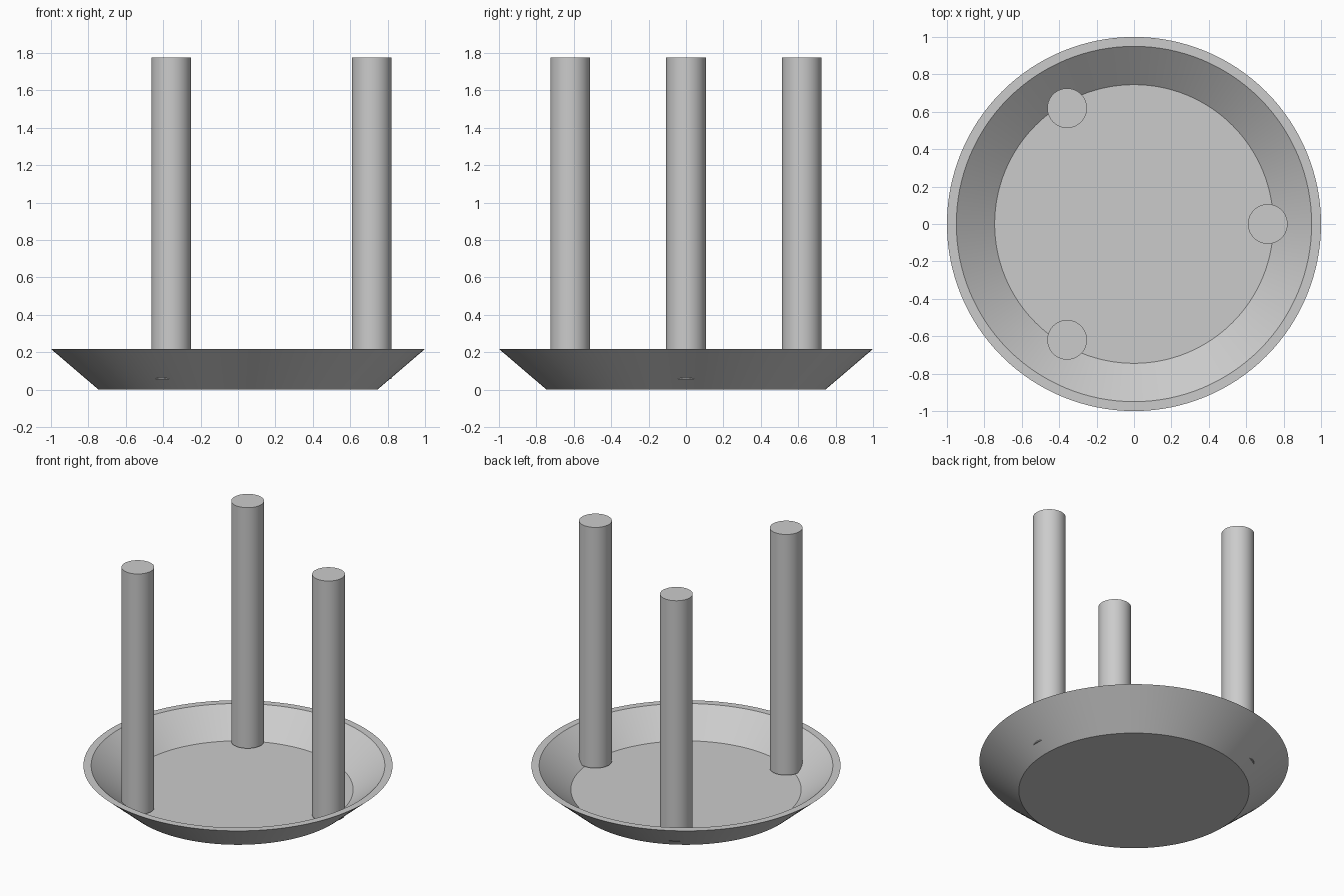
import bpy, bmesh, math

if "Cube" in bpy.data.objects:
    bpy.data.objects.remove(bpy.data.objects["Cube"])

grey = bpy.data.materials.new("plain grey")
grey.diffuse_color = (0.6, 0.6, 0.6, 1)
grey.use_nodes = True
grey.node_tree.nodes["Principled BSDF"].inputs["Base Color"].default_value = grey.diffuse_color


def lathe(name, profile, segments, location=(0, 0, 0)):
    """Spin an (r, z) profile, closed on the axis, into a solid."""
    bm = bmesh.new()
    verts = [bm.verts.new((r, 0, z)) for r, z in profile]
    edges = [bm.edges.new(pair) for pair in zip(verts, verts[1:])]
    bmesh.ops.spin(bm, geom=verts + edges, cent=(0, 0, 0), axis=(0, 0, 1),
                   angle=math.tau, steps=segments)
    bmesh.ops.remove_doubles(bm, verts=bm.verts, dist=1e-5)
    bmesh.ops.recalc_face_normals(bm, faces=bm.faces)
    mesh = bpy.data.meshes.new(name)
    bm.to_mesh(mesh)
    bm.free()
    mesh.materials.append(grey)
    obj = bpy.data.objects.new(name, mesh)
    obj.location = location
    bpy.context.collection.objects.link(obj)
    bpy.ops.object.select_all(action='DESELECT')
    obj.select_set(True)
    bpy.context.view_layer.objects.active = obj
    bpy.ops.object.shade_smooth_by_angle(angle=math.radians(30))
    return obj


# Shallow dish with sloping wall and flat rim
lathe("dish", [(0, 0), (0.745, 0), (1, 0.218), (0.95, 0.218),
               (0.745, 0.047), (0, 0.047)], 128)

# Three upright posts, just breaking through the sloping wall
POST_RADIUS, POST_BOTTOM, POST_TOP, RING = 0.106, 0.058, 1.776, 0.715
for i in range(3):
    a = math.tau * i / 3
    lathe(f"post_{i + 1}", [(0, POST_BOTTOM), (POST_RADIUS, POST_BOTTOM),
                            (POST_RADIUS, POST_TOP), (0, POST_TOP)], 64,
          (RING * math.cos(a), RING * math.sin(a), 0))
